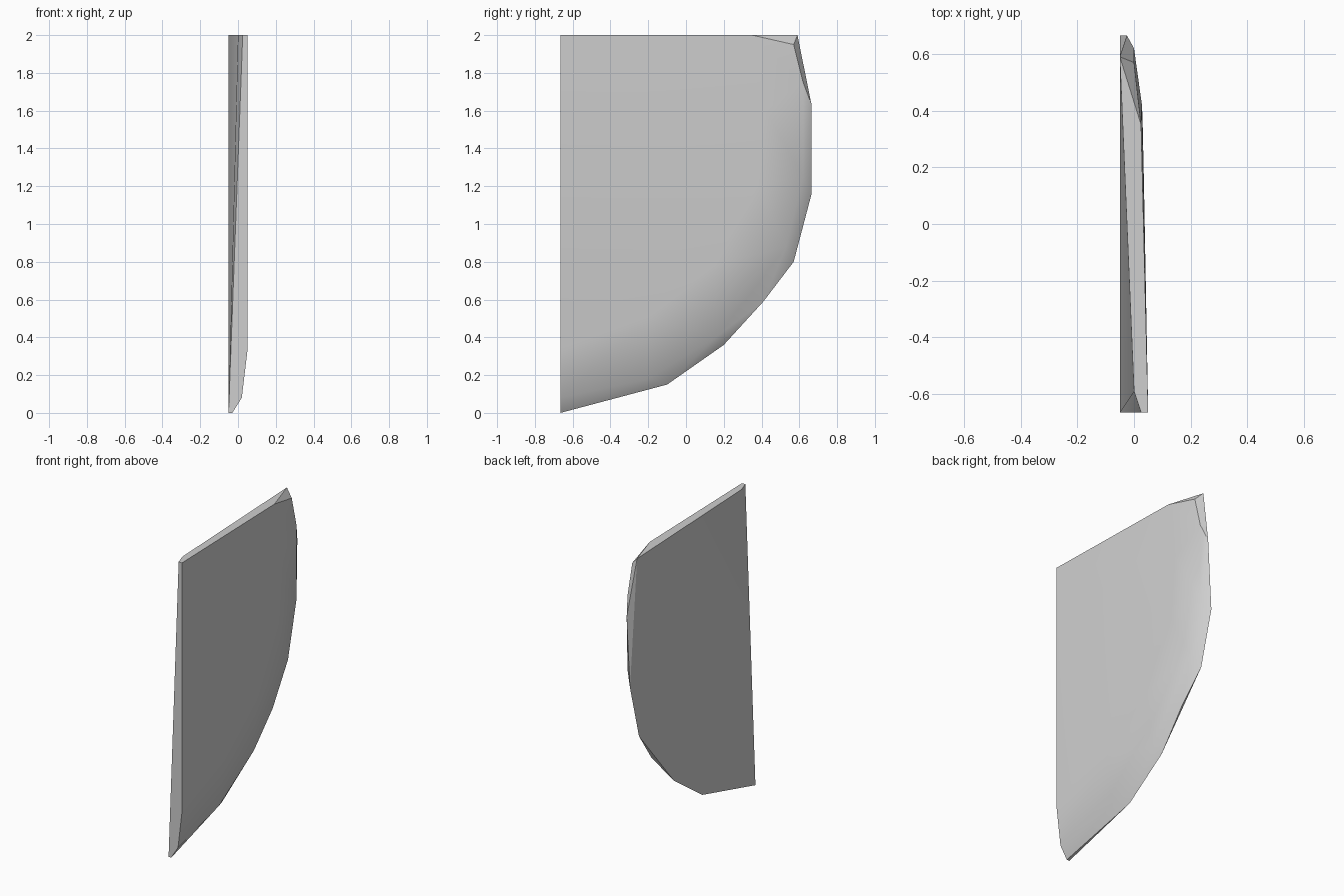
import bpy, bmesh, math

cube = bpy.data.objects.get("Cube")
if cube:
    bpy.data.objects.remove(cube)

# Plain grey
grey = bpy.data.materials.new("light_grey")
grey.use_nodes = True
colour = (0.62, 0.62, 0.62, 1)
grey.diffuse_color = colour
grey.node_tree.nodes["Principled BSDF"].inputs["Base Color"].default_value = colour

# Flat inner side: its rim, at one constant depth (y, z)
inner_x = -0.05
inner_rim = [(-0.665, 0), (-0.1, 0.15), (0.2, 0.36), (0.57, 0.8),
             (0.665, 1.16), (0.59, 2)]

# Bevelled rim, outer dome and top corners (x, y, z)
bevel = [(-0.03, -0.665, 0), (-0.03, 0.41, 0.59), (-0.025, 0.665, 1.63),
         (0.02, -0.665, 0.08), (0, -0.2, 0.18), (0, 0.17, 0.41),
         (0, 0.53, 0.88), (0, 0.62, 1.25), (0, 0.62, 1.75)]
dome = [(0.05, -0.665, 0.33), (0.04, -0.2, 0.5), (0.035, 0.15, 0.78),
        (0.03, 0.38, 1.2), (0.028, 0.42, 1.6), (0.025, 0.35, 2)]
top_corners = [(0.05, -0.665, 2), (0.025, -0.665, 2), (0, -0.59, 2),
               (0, 0.57, 1.95)]

# Convex plate wrapped around the rims
bm = bmesh.new()
for co in [(inner_x, y, z) for y, z in inner_rim] + bevel + dome + top_corners:
    bm.verts.new(co)
hull = bmesh.ops.convex_hull(bm, input=bm.verts[:])
loose = [v for v in bm.verts if not v.link_faces]
bmesh.ops.delete(bm, geom=loose, context='VERTS')
bmesh.ops.dissolve_limit(bm, angle_limit=math.radians(0.3),
                         verts=bm.verts[:], edges=bm.edges[:])
bmesh.ops.recalc_face_normals(bm, faces=bm.faces[:])

mesh = bpy.data.meshes.new("curved_plate")
bm.to_mesh(mesh)
bm.free()
mesh.materials.append(grey)
plate = bpy.data.objects.new("curved_plate", mesh)
bpy.context.collection.objects.link(plate)

# Smooth dome with crisp edges
bpy.ops.object.select_all(action='DESELECT')
plate.select_set(True)
bpy.context.view_layer.objects.active = plate
bpy.ops.object.shade_smooth_by_angle(angle=math.radians(30))
